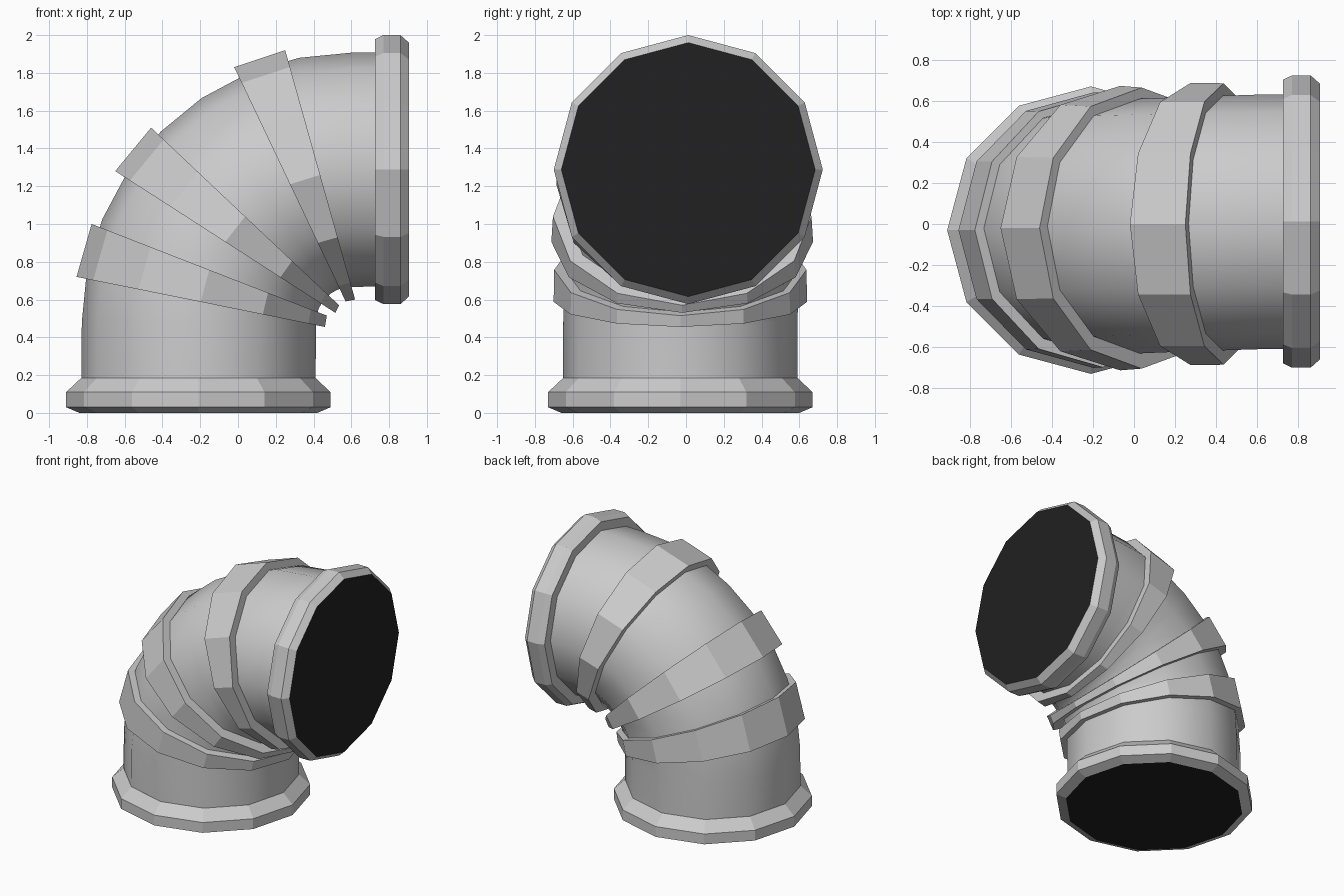
import bpy, bmesh
from math import sin, cos, pi, radians
from mathutils import Vector

if "Cube" in bpy.data.objects:
    bpy.data.objects.remove(bpy.data.objects["Cube"])

SIDES = 12
Y = Vector((0, 1, 0))

dark = bpy.data.materials.new("dark_opening")
dark.diffuse_color = (0.015, 0.015, 0.015, 1)
dark.use_nodes = True
dark.node_tree.nodes["Principled BSDF"].inputs["Base Color"].default_value = dark.diffuse_color
grey = bpy.data.materials.new("grey_metal")
grey.diffuse_color = (0.8, 0.8, 0.8, 1)
grey.use_nodes = True
grey.node_tree.nodes["Principled BSDF"].inputs["Base Color"].default_value = grey.diffuse_color


def loft(name, rings, closed=False, smooth=False, dark_end=False):
    """Skin 12-sided rings given as (centre, direction in xz plane, radius)."""
    bm = bmesh.new()
    loops = []
    for c, u, r in rings:
        c, u = Vector(c), Vector(u).normalized()
        loops.append([bm.verts.new(c + r * (cos(a) * u + sin(a) * Y))
                      for a in (2 * pi * i / SIDES for i in range(SIDES))])
    pairs = list(zip(loops, loops[1:]))
    if closed:
        pairs.append((loops[-1], loops[0]))
    for p, q in pairs:
        for i in range(SIDES):
            j = (i + 1) % SIDES
            bm.faces.new((p[i], p[j], q[j], q[i]))
    if not closed:
        bm.faces.new(loops[0])
        end = bm.faces.new(loops[-1])
        end.material_index = 1 if dark_end else 0
    bmesh.ops.recalc_face_normals(bm, faces=bm.faces[:])
    me = bpy.data.meshes.new(name)
    bm.to_mesh(me)
    bm.free()
    if dark_end:
        me.materials.append(grey)
        me.materials.append(dark)
    ob = bpy.data.objects.new(name, me)
    bpy.context.collection.objects.link(ob)
    if smooth:
        bpy.ops.object.select_all(action='DESELECT')
        ob.select_set(True)
        bpy.context.view_layer.objects.active = ob
        bpy.ops.object.shade_smooth_by_angle(angle=radians(40))
    return ob


# Elbow pipe: straight, eight-step quarter bend, straight
BX, BZ, BEND, R = 0.60, 0.48, 0.807, 0.62
path = [((-0.21, -0.03, 0.06), (-1, 0, 0), R)]
for k in range(9):
    a = k / 8 * pi / 2
    u = Vector((-cos(a), 0, sin(a)))
    path.append((Vector((BX, -0.03 + 0.04 * k / 8, BZ)) + BEND * u, u, R))
path.append(((0.84, 0.01, 1.29), (0, 0, 1), R))
loft("elbow_pipe", path, smooth=True)

# Flanges with dark openings
loft("bottom_flange",
     [((-0.21, -0.03, z), (-1, 0, 0), r)
      for z, r in ((0.185, 0.62), (0.11, 0.70), (0.03, 0.70), (0.0, 0.63))],
     dark_end=True)
loft("end_flange",
     [((x, 0.012, 1.288), (0, 0, 1), r)
      for x, r in ((0.725, 0.69), (0.77, 0.712), (0.86, 0.712), (0.905, 0.672))],
     dark_end=True)

# Wedge-shaped bands: outer and inner (x, z) points of both rims, and y centre
bands = [
    ((-0.855, 0.72), (0.46, 0.455), (-0.775, 1.00), (0.47, 0.515), -0.03),
    ((-0.65, 1.28), (0.515, 0.53), (-0.46, 1.51), (0.535, 0.57), -0.02),
    ((-0.02, 1.83), (0.57, 0.59), (0.25, 1.92), (0.62, 0.60), 0.0),
]
for n, (a0, a1, b0, b1, y) in enumerate(bands, 1):
    rims = []
    for p, q in ((a0, a1), (b0, b1)):
        p, q = Vector((p[0], y, p[1])), Vector((q[0], y, q[1]))
        rims.append(((p + q) / 2, p - q, (p - q).length / 2))
    (ca, ua, ra), (cb, ub, rb) = rims
    loft(f"bend_band_{n}",
         [(ca, ua, ra - 0.1), (ca, ua, ra), (cb, ub, rb), (cb, ub, rb - 0.1)],
         closed=True)
